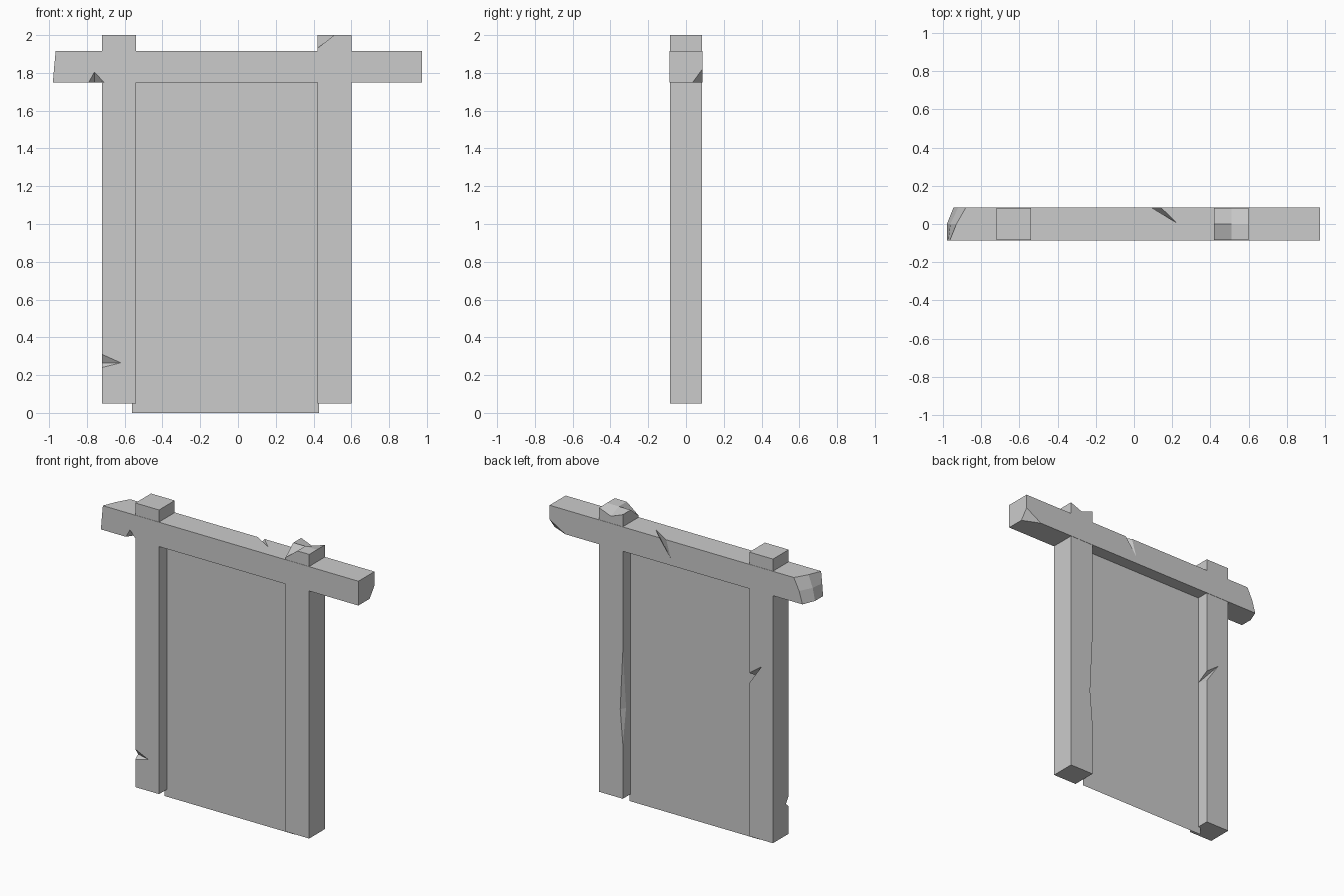
import bpy, bmesh
from mathutils import Vector

if "Cube" in bpy.data.objects:
    bpy.data.objects.remove(bpy.data.objects["Cube"])

D = 0.085   # half depth of posts
B = 0.087   # half depth of beam


def mesh_object(name, bm):
    bmesh.ops.recalc_face_normals(bm, faces=bm.faces)
    me = bpy.data.meshes.new(name)
    bm.to_mesh(me)
    bm.free()
    ob = bpy.data.objects.new(name, me)
    bpy.context.collection.objects.link(ob)
    return ob


def loft(name, sections):
    """Closed solid through a list of equal-length point loops."""
    bm = bmesh.new()
    rings = [[bm.verts.new(p) for p in s] for s in sections]
    for r, s in zip(rings, rings[1:]):
        for i in range(len(r)):
            j = (i + 1) % len(r)
            bm.faces.new((r[i], r[j], s[j], s[i]))
    bm.faces.new(rings[0])
    bm.faces.new(rings[-1])
    return mesh_object(name, bm)


def chip(ob, pts, n=2):
    """Cut a tetrahedral nick; the first n points lie on the crease or cut plane."""
    pts = [Vector(p) for p in pts]
    m = sum(pts[:n], Vector()) / n
    bm = bmesh.new()
    for p in pts:
        bm.verts.new(m + (p - m) * 1.5)
    bmesh.ops.convex_hull(bm, input=bm.verts)
    cutter = mesh_object("chip_cutter", bm)
    cutter.hide_render = True
    mod = ob.modifiers.new("chip", 'BOOLEAN')
    mod.operation = 'DIFFERENCE'
    mod.solver = 'EXACT'
    mod.object = cutter
    bpy.context.view_layer.objects.active = ob
    bpy.ops.object.modifier_apply(modifier=mod.name)
    bpy.data.objects.remove(cutter)


def post(name, x0, x1, dips={}):
    """Square post with a 2x2 top whose grid points can be lowered."""
    bm = bmesh.new()
    xs, ys = (x0, (x0 + x1) / 2, x1), (-D, 0, D)
    top = {(i, j): bm.verts.new((xs[i], ys[j], 2 - dips.get((i, j), 0)))
           for i in range(3) for j in range(3)}
    for i in range(2):
        for j in range(2):
            bm.faces.new((top[i, j], top[i+1, j], top[i+1, j+1], top[i, j+1]))
    rim = [(0, 0), (1, 0), (2, 0), (2, 1), (2, 2), (1, 2), (0, 2), (0, 1)]
    low = [bm.verts.new((xs[i], ys[j], 0.05)) for i, j in rim]
    for k in range(8):
        n = (k + 1) % 8
        bm.faces.new((low[k], low[n], top[rim[n]], top[rim[k]]))
    bm.faces.new(low)
    return mesh_object(name, bm)


# Posts, the right one with a broken top
left = post("left_post", -0.72, -0.54)
right = post("right_post", 0.42, 0.60, {(0, 0): 0.07, (1, 2): 0.035})

# Nicks in the posts
chip(left, [(-0.62, -D, 0.265), (-0.72, -0.055, 0.265),
            (-0.72, -D, 0.24), (-0.72, -D, 0.31)])
chip(left, [(-0.635, D, 1.24), (-0.54, 0.0, 1.12),
            (-0.54, D, 1.10), (-0.54, D, 1.17)])
chip(right, [(0.44, D, 0.66), (0.42, 0.05, 0.66),
             (0.42, D, 0.42), (0.42, D, 1.07)])

# Crossbeam with a worn, faceted left end
low_end = [(-0.98, -B), (-0.98, 0), (-0.945, B)]
mid_end = [(-0.973, -B), (-0.962, 0), (-0.92, B)]
top_end = [(-0.965, -B), (-0.93, 0), (-0.88, B)]
beam = loft("crossbeam", [
    [(x, y, z) for x, y in end] + [(0.975, B, z), (0.975, -B, z)]
    for end, z in ((low_end, 1.75), (mid_end, 1.835), (top_end, 1.917))])

# Nicks in the beam
chip(beam, [(-0.76, -B, 1.805), (-0.76, -0.04, 1.75),
            (-0.79, -B, 1.75), (-0.71, -B, 1.75)])
chip(beam, [(0.225, 0.005, 1.917), (0.055, B, 1.80),
            (0.09, B, 1.917), (0.14, B, 1.917)])
chip(beam, [(0.975, 0.035, 1.75), (0.975, B, 1.82), (0.855, B, 1.75),
            (0.975, B, 1.75)], n=3)

# Thin sheet filling the frame
bm = bmesh.new()
bm.faces.new([bm.verts.new((x, 0, z)) for x, z in
              ((-0.56, 0), (0.43, 0), (0.43, 1.77), (-0.56, 1.77))])
mesh_object("panel", bm)
